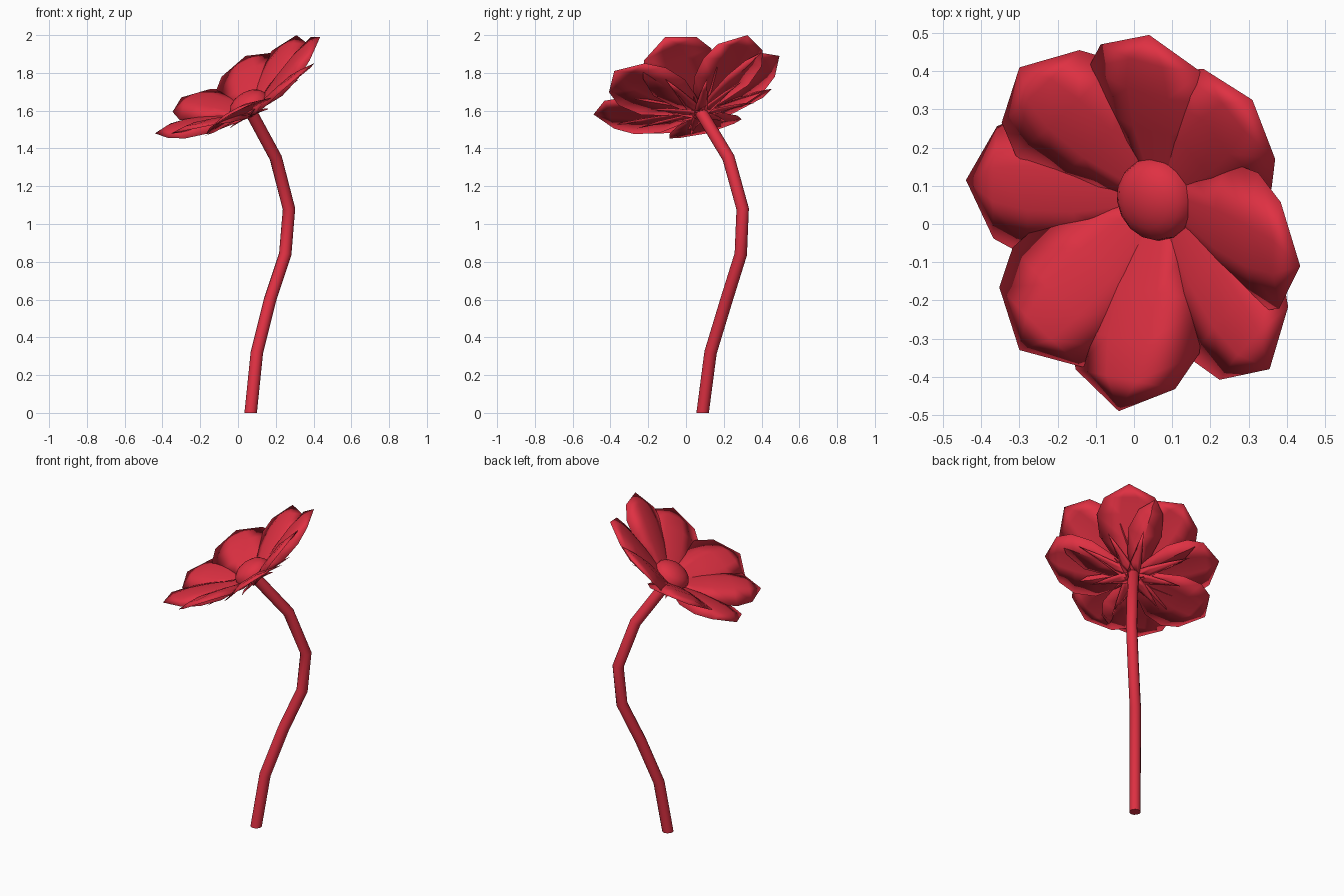
import bpy, bmesh, math, random
from mathutils import Vector

old = bpy.data.objects.get("Cube")
if old:
    bpy.data.objects.remove(old, do_unlink=True)

red = bpy.data.materials.new("flower_red")
red.use_nodes = True
colour = (0.74, 0.03, 0.055, 1)
red.diffuse_color = colour
for node in red.node_tree.nodes:
    if node.type == 'BSDF_PRINCIPLED':
        node.inputs["Base Color"].default_value = colour
        node.inputs["Roughness"].default_value = 0.7


def finish(name, bm, angle):
    """Turn a bmesh into a smooth shaded red object."""
    bmesh.ops.remove_doubles(bm, verts=bm.verts, dist=0.0005)
    bmesh.ops.recalc_face_normals(bm, faces=bm.faces)
    mesh = bpy.data.meshes.new(name)
    bm.to_mesh(mesh)
    bm.free()
    obj = bpy.data.objects.new(name, mesh)
    bpy.context.collection.objects.link(obj)
    mesh.materials.append(red)
    bpy.ops.object.select_all(action='DESELECT')
    obj.select_set(True)
    bpy.context.view_layer.objects.active = obj
    bpy.ops.object.shade_smooth_by_angle(angle=math.radians(angle))


def skin(bm, rows, closed=False):
    """Bridge successive rows of points with quads."""
    grid = [[bm.verts.new(p) for p in row] for row in rows]
    for a, b in zip(grid, grid[1:]):
        count = len(a)
        for i in range(count if closed else count - 1):
            j = (i + 1) % count
            bm.faces.new((a[i], a[j], b[j], b[i]))
    return grid


def leaf(name, base, along, side, outline, arch, droop, thick):
    """Domed thin closed blade: outline gives (fraction of length, half width)."""
    across = (side - side.project(along)).normalized()
    up = along.cross(across).normalized()
    bm = bmesh.new()
    for depth in (0, thick):
        rows = []
        for t, w in outline:
            swell = 6.75 * t * t * (1 - t)
            row = []
            for k in (1, 0.3, -0.3, -1):
                lift = (arch - depth * (1 - k * k)) * swell - droop * (w * k) ** 2
                row.append(base + along * t + across * w * k + up * lift)
            rows.append(row)
        skin(bm, rows)
    finish(name, bm, 180)


# Bent stem
path = [Vector(p) for p in (
    (0.067, 0.088, 0), (0.1, 0.13, 0.32), (0.17, 0.215, 0.6), (0.25, 0.29, 0.84),
    (0.27, 0.3, 1.08), (0.2, 0.225, 1.35), (0.07, 0.08, 1.59))]
rings = []
for i, p in enumerate(path):
    if i == 0:
        tangent = Vector((0, 0, 1))
    elif i == len(path) - 1:
        tangent = p - path[i - 1]
    else:
        tangent = (path[i + 1] - p).normalized() + (p - path[i - 1]).normalized()
    v = tangent.cross(Vector((1, 0, 0))).normalized()
    u = v.cross(tangent).normalized()
    rings.append([p + 0.033 * (u * math.cos(a) + v * math.sin(a))
                  for a in (math.tau * k / 12 for k in range(12))])
bm = bmesh.new()
grid = skin(bm, rings, closed=True)
bm.faces.new(grid[0])
bm.faces.new(grid[-1])
finish("stem", bm, 50)

# Flower head frame
axis = Vector((-0.5, -0.24, 0.84)).normalized()
centre = Vector((0.065, 0.07, 1.59))

# Domed flower centre
bm = bmesh.new()
bmesh.ops.create_uvsphere(bm, u_segments=16, v_segments=10, radius=0.11)
turn = axis.to_track_quat('Z', 'Y')
for vert in bm.verts:
    vert.co.z *= 0.62 if vert.co.z > 0 else 0.15
    vert.co = turn @ vert.co + Vector((0.056, 0.064, 1.63))
finish("flower_centre", bm, 60)

# Petals: tip position and crosswise direction
petals = [
    ((0.435, -0.11, 1.99), (0.01, 0.28, 0.13)),
    ((0.31, 0.325, 2.0), (-0.2, 0.215, -0.06)),
    ((0.04, 0.495, 1.89), (-0.255, 0.06, -0.13)),
    ((-0.3, 0.41, 1.67), (-0.22, -0.2, -0.13)),
    ((-0.44, 0.115, 1.48), (-0.03, -0.285, -0.08)),
    ((-0.3, -0.33, 1.49), (0.2, -0.215, 0.04)),
    ((-0.04, -0.49, 1.58), (0.245, -0.065, 0.14)),
    ((0.355, -0.38, 1.81), (0.175, 0.185, 0.15)),
]
petal_outline = [(0, 0.03), (0.2, 0.11), (0.43, 0.185), (0.67, 0.198), (0.85, 0.152), (1, 0)]
for n, (tip, side) in enumerate(petals):
    leaf(f"petal_{n + 1}", centre, Vector(tip) - centre, Vector(side),
         petal_outline, 0.03, 1.1, 0.025)

# Pointed sepals under the petals
random.seed(4)
sepal_outline = [(0, 0.035), (0.3, 0.032), (0.65, 0.016), (1, 0)]
east = (Vector((1, 0, 0)) - Vector((1, 0, 0)).project(axis)).normalized()
north = axis.cross(east)
for n in range(8):
    a = math.tau * (n + 0.5) / 8 + random.uniform(-0.15, 0.15)
    out = east * math.cos(a) + north * math.sin(a)
    along = (out + axis * random.uniform(0.14, 0.24)) * random.uniform(0.24, 0.38)
    leaf(f"sepal_{n + 1}", centre - axis * 0.015, along, axis.cross(out),
         sepal_outline, 0.008, 2, 0.008)
